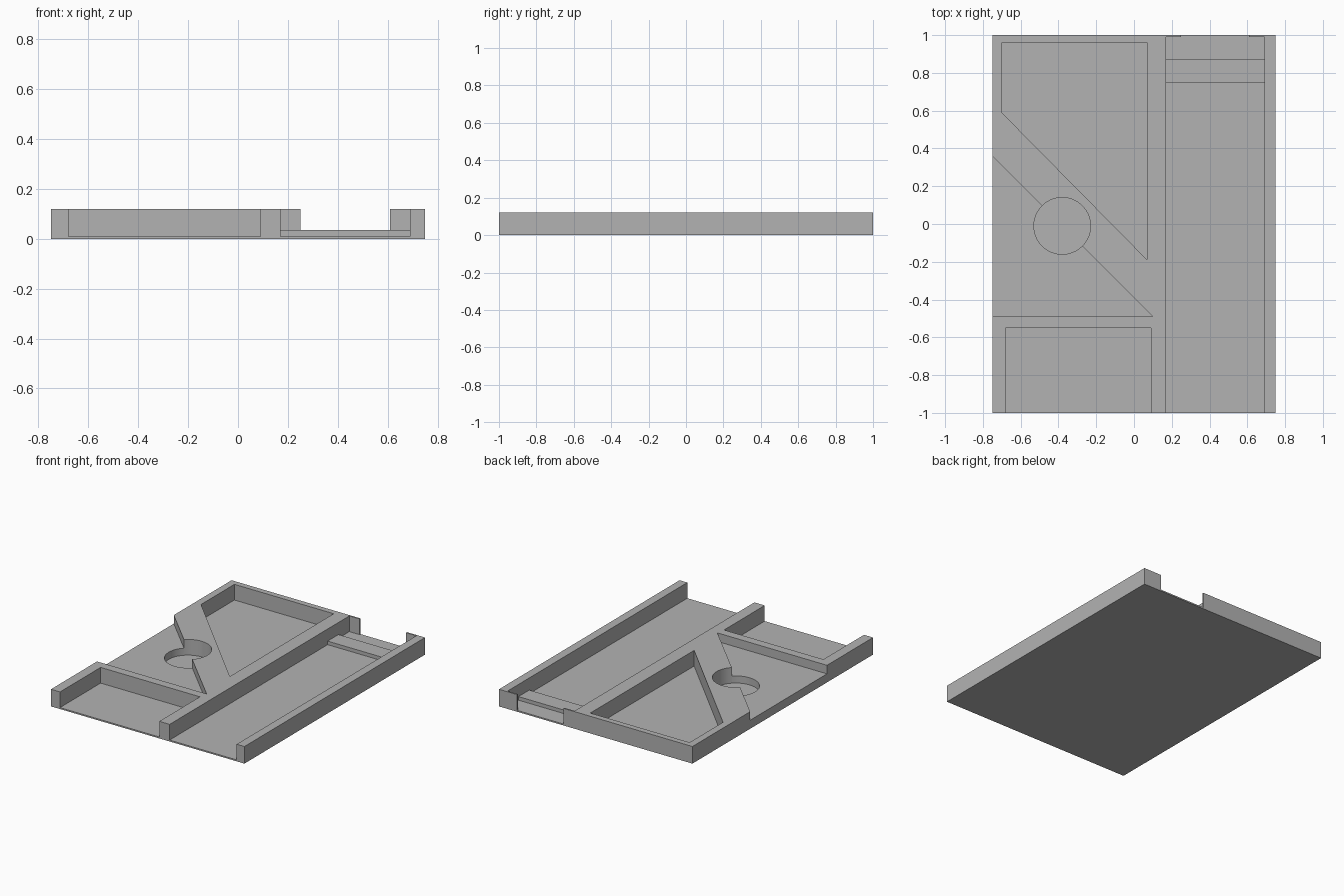
import bpy, bmesh, math

cube = bpy.data.objects.get("Cube")
if cube:
    bpy.data.objects.remove(cube, do_unlink=True)

TOP, FLOOR, SHELF = 0.12, 0.01, 0.06

grey = bpy.data.materials.new("plain grey")
grey.use_nodes = True
colour = (0.45, 0.45, 0.45, 1)
grey.diffuse_color = colour
grey.node_tree.nodes["Principled BSDF"].inputs["Base Color"].default_value = colour


def prism(name, outline, z0, z1):
    """Extrude a counter-clockwise outline from z0 to z1."""
    bm = bmesh.new()
    face = bm.faces.new([bm.verts.new((x, y, z0)) for x, y in outline])
    raised = bmesh.ops.extrude_face_region(bm, geom=[face])["geom"]
    verts = [v for v in raised if isinstance(v, bmesh.types.BMVert)]
    bmesh.ops.translate(bm, verts=verts, vec=(0, 0, z1 - z0))
    bmesh.ops.recalc_face_normals(bm, faces=bm.faces)
    mesh = bpy.data.meshes.new(name)
    bm.to_mesh(mesh)
    bm.free()
    mesh.materials.append(grey)
    obj = bpy.data.objects.new(name, mesh)
    bpy.context.collection.objects.link(obj)
    return obj


def rect(x0, x1, y0, y1):
    return [(x0, y0), (x1, y0), (x1, y1), (x0, y1)]


def circle(cx, cy, r, n=64):
    angles = [2 * math.pi * i / n for i in range(n)]
    return [(cx + r * math.cos(a), cy + r * math.sin(a)) for a in angles]


def activate(obj):
    bpy.ops.object.select_all(action='DESELECT')
    obj.select_set(True)
    bpy.context.view_layer.objects.active = obj


# Solid tray block
tray = prism("tray_body", rect(-0.75, 0.75, -1, 1), 0, TOP)

# Pockets: outline and floor height; open sides run past the block
pockets = {
    "front_pocket": (rect(-0.68, 0.09, -1.1, -0.55), FLOOR),
    "back_pocket": ([(-0.70, 0.59), (0.07, -0.19), (0.07, 0.96), (-0.70, 0.96)], FLOOR),
    "side_shelf": ([(-0.85, -0.49), (0.10, -0.49), (-0.85, 0.46)], SHELF),
    "round_well": (circle(-0.38, -0.01, 0.15), FLOOR),
    # long channel with a narrower exit through the thin back wall
    "long_channel": ([(0.17, -1.1), (0.69, -1.1), (0.69, 0.99), (0.61, 0.99),
                      (0.61, 1.1), (0.25, 1.1), (0.25, 0.99), (0.17, 0.99)], FLOOR),
}
for name, (outline, floor) in pockets.items():
    cutter = prism(name + "_cutter", outline, floor, TOP + 0.1)
    cutter.hide_render = True
    cut = tray.modifiers.new(name, 'BOOLEAN')
    cut.operation = 'DIFFERENCE'
    cut.solver = 'EXACT'
    cut.object = cutter
    activate(tray)
    bpy.ops.object.modifier_apply(modifier=cut.name)
    bpy.data.objects.remove(cutter, do_unlink=True)

activate(tray)
bpy.ops.object.shade_smooth_by_angle(angle=math.radians(30))

# Low bar across the channel
prism("channel_bar", rect(0.165, 0.695, 0.75, 0.87), 0.005, 0.035)
